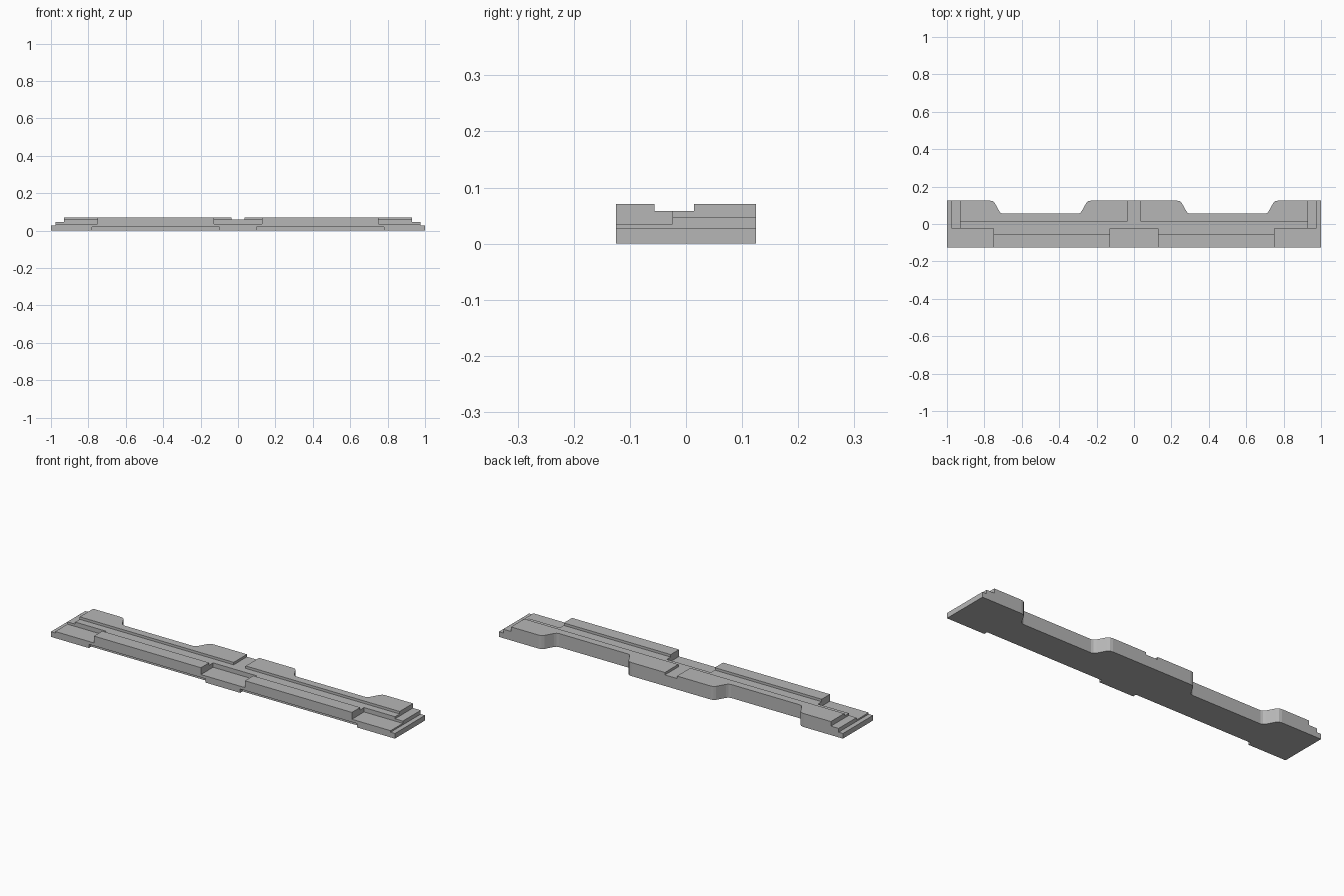
import bpy, bmesh

if "Cube" in bpy.data.objects:
    bpy.data.objects.remove(bpy.data.objects["Cube"], do_unlink=True)

HEIGHT = 0.071
BACK, FRONT = 0.125, -0.125

grey = bpy.data.materials.new("plain grey")
grey.use_nodes = True
grey.diffuse_color = (0.47, 0.47, 0.47, 1)
grey.node_tree.nodes["Principled BSDF"].inputs["Base Color"].default_value = (0.47, 0.47, 0.47, 1)


def prism(name, outline, z0, z1):
    """Extrude a flat outline between two heights."""
    bm = bmesh.new()
    face = bm.faces.new([bm.verts.new((x, y, z0)) for x, y in outline])
    new = bmesh.ops.extrude_face_region(bm, geom=[face])["geom"]
    top = [v for v in new if isinstance(v, bmesh.types.BMVert)]
    bmesh.ops.translate(bm, verts=top, vec=(0, 0, z1 - z0))
    bmesh.ops.recalc_face_normals(bm, faces=bm.faces)
    mesh = bpy.data.meshes.new(name)
    bm.to_mesh(mesh)
    bm.free()
    mesh.materials.append(grey)
    obj = bpy.data.objects.new(name, mesh)
    bpy.context.collection.objects.link(obj)
    return obj


# Base slab with two rounded-corner bays in the back edge
bay_side = [(0.27, BACK), (0.255, 0.122), (0.245, 0.113),
            (0.22, 0.068), (0.212, 0.059), (0.20, 0.055)]
bay = [(0.5 + x, y) for x, y in bay_side] + [(0.5 - x, y) for x, y in reversed(bay_side)]
outline = [(-1, FRONT), (1, FRONT), (1, BACK)] + bay
outline += [(-x, y) for x, y in reversed(bay)] + [(-1, BACK)]
body = prism("stepped_bar", outline, 0, HEIGHT)


def cut(x0, x1, y0, y1, z0, z1=0.2):
    """Remove a box from the bar."""
    cutter = prism("cutter", [(x0, y0), (x1, y0), (x1, y1), (x0, y1)], z0, z1)
    cutter.hide_render = True
    mod = body.modifiers.new("cut", 'BOOLEAN')
    mod.operation, mod.solver, mod.object = 'DIFFERENCE', 'EXACT', cutter
    bpy.context.view_layer.objects.active = body
    bpy.ops.object.modifier_apply(modifier=mod.name)
    bpy.data.objects.remove(cutter, do_unlink=True)


# Long groove, back centre notch and front centre recess
cut(-2, 2, -0.056, 0.014, 0.058)
cut(-0.035, 0.035, 0.0, 1, 0.058)
cut(-0.128, 0.128, -1, -0.024, 0.035)

# Mirrored end steps, front corner recesses and bottom reliefs
for side in (-1, 1):
    def side_cut(x0, x1, *rest):
        cut(*sorted((side * x0, side * x1)), *rest)
    side_cut(0.93, 2, -1, 1, 0.047)
    side_cut(0.75, 2, -1, -0.024, 0.035)
    side_cut(0.975, 3, -2, 2, 0.027)
    side_cut(0.1, 0.78, -1, -0.105, -0.1, 0.02)
